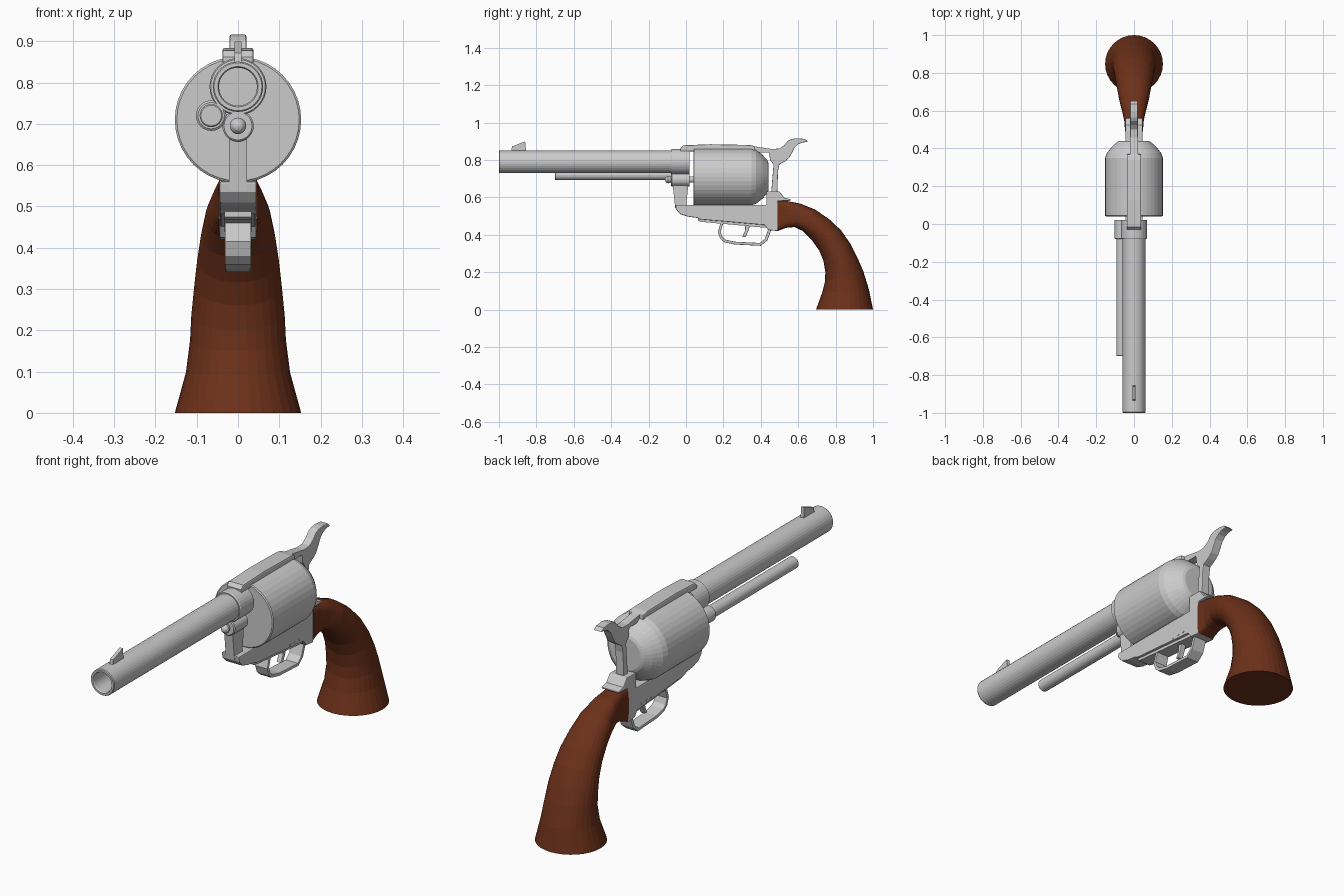
import bpy, bmesh
from math import sin, cos, pi

wood = bpy.data.materials.new("wood")
wood.diffuse_color = (0.15, 0.03, 0.01, 1)


def finish(name, bm, mat=None, bevel=0):
    bmesh.ops.recalc_face_normals(bm, faces=bm.faces)
    me = bpy.data.meshes.new(name)
    bm.to_mesh(me)
    bm.free()
    ob = bpy.data.objects.new(name, me)
    bpy.context.collection.objects.link(ob)
    if mat:
        me.materials.append(mat)
    if bevel:
        m = ob.modifiers.new("bevel", "BEVEL")
        m.width, m.segments = bevel, 2
        m.limit_method, m.angle_limit = "ANGLE", 0.9
    return ob


def loft(name, rings, mat=None):
    """Skin a list of equal rings and cap both ends."""
    bm = bmesh.new()
    vs = [[bm.verts.new(p) for p in r] for r in rings]
    n = len(vs[0])
    for a, b in zip(vs, vs[1:]):
        for i in range(n):
            j = (i + 1) % n
            bm.faces.new((a[i], a[j], b[j], b[i]))
    bm.faces.new(vs[0])
    bm.faces.new(vs[-1])
    return finish(name, bm, mat)


def turned(name, x, z, prof, n=32):
    """Turn (y, radius) pairs about an axis along y."""
    return loft(name, [[(x + r * cos(2 * pi * i / n), y, z + r * sin(2 * pi * i / n))
                        for i in range(n)] for y, r in prof])


def plate(name, pts, w, bevel=0):
    """Side profile of (y, z) points, extruded to x = -w..w."""
    bm = bmesh.new()
    a = [bm.verts.new((-w, y, z)) for y, z in pts]
    b = [bm.verts.new((w, y, z)) for y, z in pts]
    bm.faces.new(a)
    bm.faces.new(b[::-1])
    for i in range(len(a)):
        j = (i + 1) % len(a)
        bm.faces.new((a[i], b[i], b[j], a[j]))
    return finish(name, bm, None, bevel)


# Barrel with bore, and collar at its rear
turned("barrel", 0, 0.79, [(-0.3, 0.046), (-0.995, 0.046), (-1, 0.049), (-1, 0.058),
                           (-0.996, 0.061), (0, 0.061)])
turned("barrel_collar", 0, 0.79, [(-0.08, 0.061), (-0.08, 0.066), (-0.075, 0.069), (0.02, 0.069)])
plate("front_sight", [(-0.935, 0.845), (-0.93, 0.872), (-0.86, 0.899), (-0.855, 0.845)], 0.008)

# Rod beside the barrel, with its socket
turned("side_rod", -0.065, 0.72, [(-0.7, 0.025), (-0.697, 0.028), (0, 0.028)], 24)
turned("side_rod_socket", -0.065, 0.72, [(-0.08, 0.032), (-0.076, 0.037), (0.02, 0.037)], 24)

# Axis pin with a domed head
turned("pin_socket", 0, 0.695, [(-0.08, 0.034), (-0.076, 0.038), (0.02, 0.038)], 24)
turned("axis_pin", 0, 0.695, [(-0.113, 0.004), (-0.11, 0.011), (-0.103, 0.017),
                              (-0.095, 0.02), (-0.08, 0.016), (0.06, 0.016)], 20)

# Drum
turned("drum", 0, 0.71, [(0.04, 0.148), (0.044, 0.153), (0.35, 0.153), (0.375, 0.144),
                         (0.41, 0.116), (0.435, 0.088), (0.44, 0.075)], 40)

# Frame: lower body, front post, top strap
plate("frame", [(-0.057, 0.56), (-0.053, 0.535), (-0.03, 0.51), (0.01, 0.497), (0.06, 0.49),
                (0.075, 0.482), (0.42, 0.452), (0.44, 0.425), (0.49, 0.42), (0.49, 0.58),
                (0.56, 0.582), (0.56, 0.59), (0.525, 0.598), (0.50, 0.632),
                (0.43, 0.632), (0.43, 0.56)], 0.045, 0.004)
plate("front_post", [(-0.072, 0.675), (-0.057, 0.54), (0, 0.54), (0.015, 0.7), (0.015, 0.79),
                     (-0.03, 0.79)], 0.022)
plate("top_strap", [(-0.03, 0.845), (-0.03, 0.862), (-0.015, 0.878), (0.13, 0.884),
                    (0.34, 0.88), (0.37, 0.873), (0.37, 0.845)], 0.038, 0.006)
plate("strap_tail", [(0.33, 0.84), (0.33, 0.878), (0.395, 0.868), (0.46, 0.858), (0.46, 0.84)], 0.02)

# Guard plate, guard loop and trigger
plate("guard_plate", [(0.065, 0.488), (0.065, 0.475), (0.08, 0.469), (0.42, 0.438),
                      (0.44, 0.438), (0.43, 0.46)], 0.033)
plate("trigger_guard", [(0.185, 0.465), (0.17, 0.415), (0.182, 0.38), (0.205, 0.36), (0.26, 0.348),
                        (0.40, 0.341), (0.435, 0.37), (0.457, 0.43), (0.44, 0.43),
                        (0.421, 0.378), (0.395, 0.356), (0.26, 0.363), (0.212, 0.374),
                        (0.195, 0.388), (0.185, 0.415), (0.20, 0.465)], 0.032, 0.003)
plate("trigger", [(0.318, 0.46), (0.315, 0.42), (0.30, 0.387), (0.318, 0.387),
                  (0.333, 0.42), (0.345, 0.46)], 0.012, 0.003)
for i, y in enumerate((0.32, 0.355, 0.39)):
    plate(f"frame_pin_{i}", [(y + 0.005 * cos(k * pi / 4), 0.472 + 0.005 * sin(k * pi / 4))
                             for k in range(8)], 0.047)

# Hammer with curved spur
plate("hammer", [(0.455, 0.62), (0.468, 0.775), (0.45, 0.80), (0.44, 0.857), (0.50, 0.861),
                 (0.525, 0.879), (0.545, 0.902), (0.565, 0.912), (0.594, 0.916), (0.636, 0.912),
                 (0.652, 0.897), (0.62, 0.893), (0.60, 0.884), (0.582, 0.867), (0.567, 0.838),
                 (0.552, 0.812), (0.53, 0.793), (0.499, 0.775), (0.492, 0.74), (0.488, 0.62)],
      0.02, 0.003)

# Grip: inner point, outer point, half width, squareness
sections = [
    (0.49, 0.42, 0.49, 0.58, 0.048, 6), (0.535, 0.437, 0.54, 0.58, 0.050, 4),
    (0.58, 0.441, 0.61, 0.567, 0.062, 2.8), (0.625, 0.42, 0.69, 0.535, 0.078, 2.3),
    (0.67, 0.375, 0.77, 0.48, 0.09, 2), (0.712, 0.316, 0.83, 0.422, 0.099, 2),
    (0.735, 0.26, 0.877, 0.355, 0.106, 2), (0.745, 0.20, 0.918, 0.275, 0.113, 2),
    (0.743, 0.15, 0.948, 0.205, 0.116, 2), (0.728, 0.09, 0.978, 0.107, 0.126, 2),
    (0.695, 0, 1.0, 0, 0.153, 2)]
rings = []
for y0, z0, y1, z1, w, p in sections:
    ring = []
    for i in range(32):
        c, s = cos(2 * pi * i / 32), sin(2 * pi * i / 32)
        u = (1 if c > 0 else -1) * abs(c) ** (2 / p)
        t = (1 + (1 if s > 0 else -1) * abs(s) ** (2 / p)) / 2
        ring.append((w * u, y0 + (y1 - y0) * t, z0 + (z1 - z0) * t))
    rings.append(ring)
loft("grip", rings, wood)
